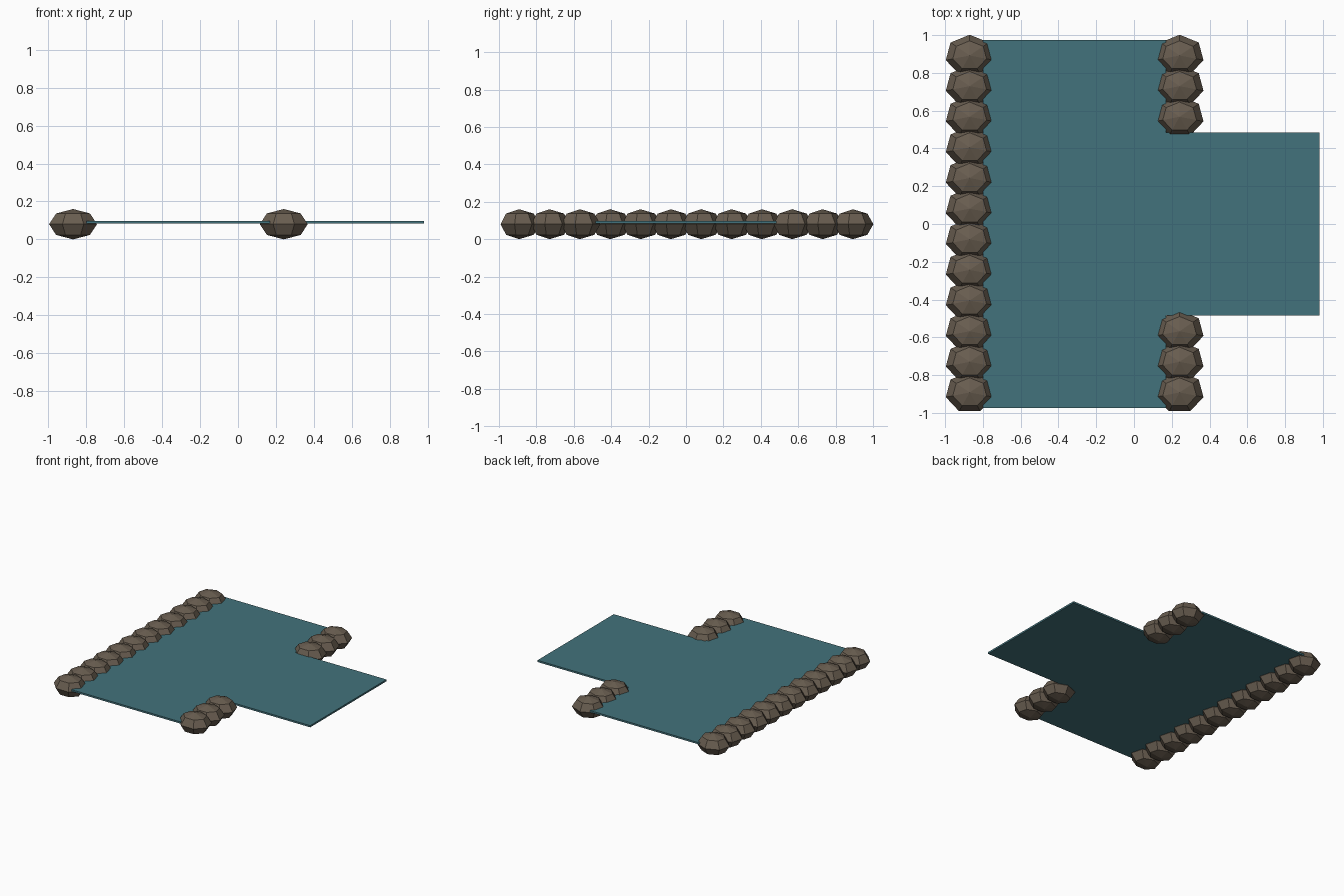
import bpy
import bmesh
from mathutils import Matrix

if "Cube" in bpy.data.objects:
    bpy.data.objects.remove(bpy.data.objects["Cube"])


def material(name, color):
    m = bpy.data.materials.new(name)
    m.diffuse_color = color
    m.use_nodes = True
    m.node_tree.nodes["Principled BSDF"].inputs["Base Color"].default_value = m.diffuse_color
    return m


def add_object(name, bm, mat):
    mesh = bpy.data.meshes.new(name)
    bm.to_mesh(mesh)
    bm.free()
    mesh.materials.append(mat)
    obj = bpy.data.objects.new(name, mesh)
    bpy.context.collection.objects.link(obj)
    return obj


water = material("water", (0.055, 0.17, 0.20, 1))
stone = material("stone", (0.14, 0.11, 0.08, 1))

# T-shaped water sheet: outline extruded to a thin slab
outline = [(-0.80, -0.975), (0.17, -0.975), (0.17, -0.485), (0.982, -0.485),
           (0.982, 0.485), (0.17, 0.485), (0.17, 0.975), (-0.80, 0.975)]
bm = bmesh.new()
face = bm.faces.new([bm.verts.new((x, y, 0.084)) for x, y in outline])
ext = bmesh.ops.extrude_face_region(bm, geom=[face], use_keep_orig=True)
top = [v for v in ext["geom"] if isinstance(v, bmesh.types.BMVert)]
bmesh.ops.translate(bm, verts=top, vec=(0, 0, 0.014))
bmesh.ops.recalc_face_normals(bm, faces=bm.faces)
add_object("water_surface", bm, water)

# One faceted bank stone: seven-sided, four-ring squashed sphere
bm = bmesh.new()
bmesh.ops.create_uvsphere(bm, u_segments=7, v_segments=4, radius=1,
                          matrix=Matrix.Diagonal((0.1295, 0.11, 0.08, 1)))
# turn a corner of the equator towards +x if it points to -x
if max(v.co.x for v in bm.verts) < 0.125:
    bmesh.ops.scale(bm, vec=(-1, 1, 1), verts=bm.verts)
    bmesh.ops.reverse_faces(bm, faces=bm.faces)
first = add_object("bank_stone", bm, stone)
stone_mesh = first.data
bpy.data.objects.remove(first)


def place_stone(name, x, i):
    obj = bpy.data.objects.new(f"{name}_{i + 1}", stone_mesh)
    obj.location = (x, -0.892 + i * 1.784 / 11, 0.08)
    bpy.context.collection.objects.link(obj)


# Full left bank, and right bank with a gap for the side branch
for i in range(12):
    place_stone("left_bank_stone", -0.87, i)
    if i < 3 or i > 8:
        place_stone("right_bank_stone", 0.2415, i)
